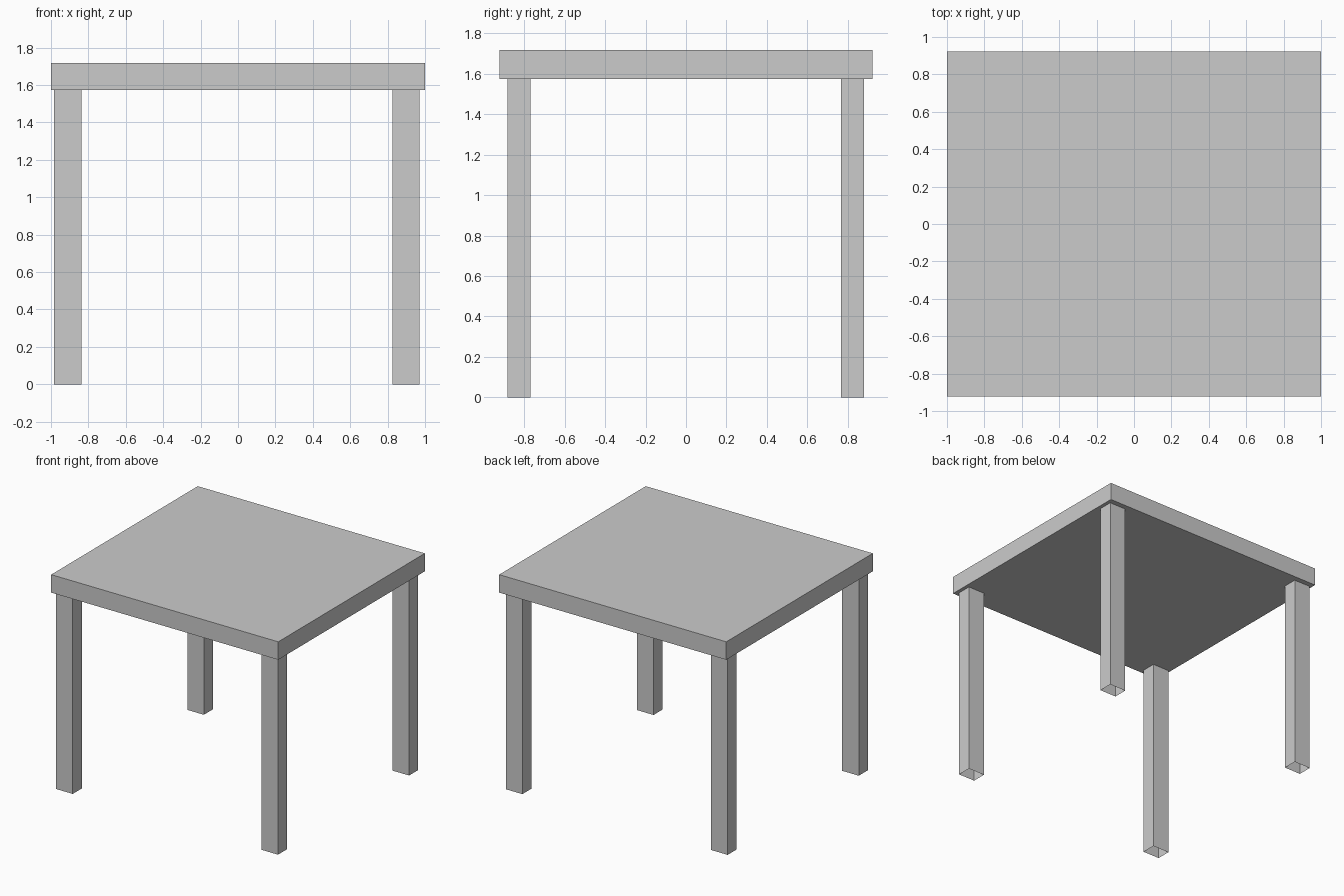
import bpy, bmesh
from mathutils import Matrix, Vector

if "Cube" in bpy.data.objects:
    bpy.data.objects.remove(bpy.data.objects["Cube"])


def box(name, lo, hi, hollow=False):
    """Axis-aligned box; hollow leaves the ends open like a square tube."""
    lo, hi = Vector(lo), Vector(hi)
    bm = bmesh.new()
    mat = Matrix.Translation((lo + hi) / 2) @ Matrix.Diagonal((*(hi - lo), 1))
    bmesh.ops.create_cube(bm, size=1, matrix=mat)
    bm.normal_update()
    if hollow:
        ends = [f for f in bm.faces if abs(f.normal.z) > 0.9]
        bmesh.ops.delete(bm, geom=ends, context='FACES_ONLY')
    mesh = bpy.data.meshes.new(name)
    bm.to_mesh(mesh)
    bm.free()
    obj = bpy.data.objects.new(name, mesh)
    bpy.context.collection.objects.link(obj)
    return obj


UNDERSIDE, TOP = 1.574, 1.717

# Table top slab
box("table_top", (-1, -0.922, UNDERSIDE), (1, 0.922, TOP))

# Four square-tube legs, open at the foot
for side, x0, x1 in (("left", -0.983, -0.837), ("right", 0.825, 0.971)):
    for end, y0, y1 in (("front", -0.884, -0.770), ("back", 0.766, 0.880)):
        box(f"{end}_{side}_leg", (x0, y0, 0), (x1, y1, UNDERSIDE), hollow=True)
